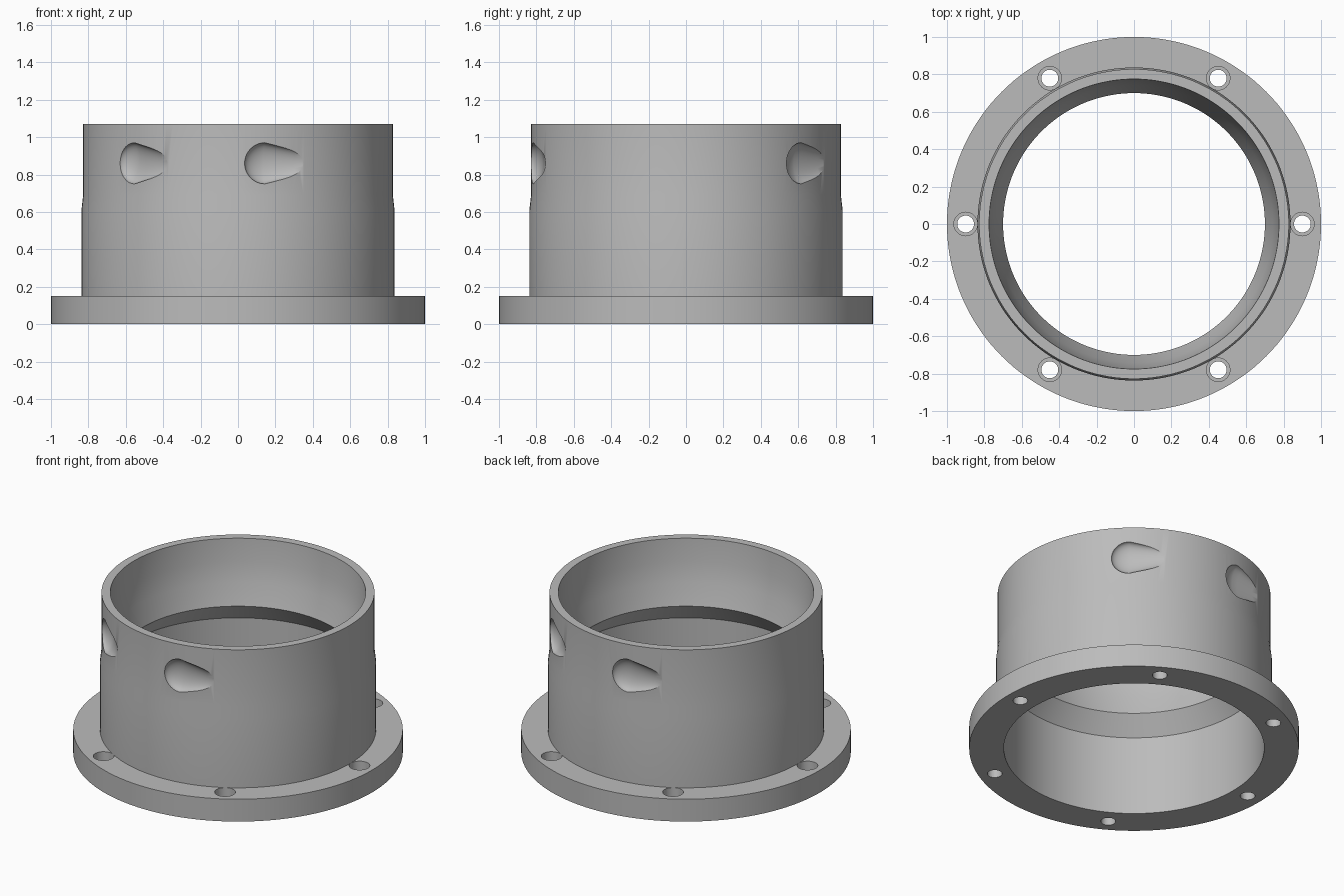
import bpy, bmesh
from math import pi, cos, sin, radians
from mathutils import Matrix

cube = bpy.data.objects.get("Cube")
if cube:
    bpy.data.objects.remove(cube, do_unlink=True)

grey = bpy.data.materials.new("plain_grey")
grey.use_nodes = True
colour = (0.5, 0.5, 0.5, 1)
grey.diffuse_color = colour
grey.node_tree.nodes["Principled BSDF"].inputs["Base Color"].default_value = colour


def lathe(bm, profile, sides, matrix=Matrix(), closed=False):
    """Turn (radius, height) points about z; a zero radius becomes a pole."""
    rings = []
    for r, z in profile:
        count = sides if r > 0 else 1
        rings.append([bm.verts.new(matrix @ Matrix.Rotation(2 * pi * i / sides, 4, 'Z')
                                   @ Matrix.Translation((r, 0, z)).to_translation())
                      for i in range(count)])
    pairs = list(zip(rings, rings[1:]))
    if closed:
        pairs.append((rings[-1], rings[0]))
    for a, b in pairs:
        for i in range(sides):
            j = (i + 1) % sides
            quad = [a[i % len(a)], a[j % len(a)], b[j % len(b)], b[i % len(b)]]
            bm.faces.new(list(dict.fromkeys(quad)))


def make_object(name, bm):
    bmesh.ops.recalc_face_normals(bm, faces=bm.faces)
    mesh = bpy.data.meshes.new(name)
    bm.to_mesh(mesh)
    bm.free()
    mesh.materials.append(grey)
    obj = bpy.data.objects.new(name, mesh)
    bpy.context.collection.objects.link(obj)
    return obj


# Flanged collar: foot ring, sleeve, flared mouth and undercut bore
bm = bmesh.new()
lathe(bm, [(0.79, 0), (1, 0), (1, 0.15), (0.837, 0.15), (0.837, 0.61),
           (0.828, 0.69), (0.828, 1.07), (0.775, 1.07), (0.766, 0.92),
           (0.742, 0.79), (0.70, 0.65), (0.79, 0.53)], 144, closed=True)
collar = make_object("flanged_collar", bm)

# Six counterbored bolt holes
bm = bmesh.new()
for i in range(6):
    a = i * pi / 3
    lathe(bm, [(0, -0.1), (0.045, -0.1), (0.045, 0.08), (0.063, 0.08),
               (0.063, 0.3), (0, 0.3)], 32,
          Matrix.Translation((0.9 * cos(a), 0.9 * sin(a), 0)))
bolt_cutter = make_object("bolt_hole_cutter", bm)

# Teardrop grip pockets: round deep end tapering counter-clockwise
ball, tip, length = 0.11, 0.05, 0.25
teardrop = [(0, -ball)]
teardrop += [(ball * sin(t * pi / 20), -ball * cos(t * pi / 20)) for t in range(1, 11)]
teardrop += [(ball + (tip - ball) * t / 6, length * t / 6) for t in range(1, 7)]
teardrop += [(tip * 0.7, length + tip * 0.7), (0, length + tip)]
bm = bmesh.new()
for angle in (-132, -80, 48, 100):
    place = (Matrix.Rotation(radians(angle), 4, 'Z')
             @ Matrix.Translation((0.828, 0, 0.86))
             @ Matrix.Diagonal((0.48, 1, 1, 1))
             @ Matrix.Rotation(-pi / 2, 4, 'X'))
    lathe(bm, teardrop, 32, place)
pocket_cutter = make_object("pocket_cutter", bm)

# Cut the holes and pockets, then drop the cutters
bpy.context.view_layer.objects.active = collar
for cutter in (bolt_cutter, pocket_cutter):
    cutter.hide_render = True
    mod = collar.modifiers.new(cutter.name, 'BOOLEAN')
    mod.operation = 'DIFFERENCE'
    mod.solver = 'EXACT'
    mod.object = cutter
    bpy.ops.object.modifier_apply(modifier=mod.name)
    bpy.data.objects.remove(cutter, do_unlink=True)

bpy.ops.object.select_all(action='DESELECT')
collar.select_set(True)
bpy.ops.object.shade_smooth_by_angle(angle=radians(30))
